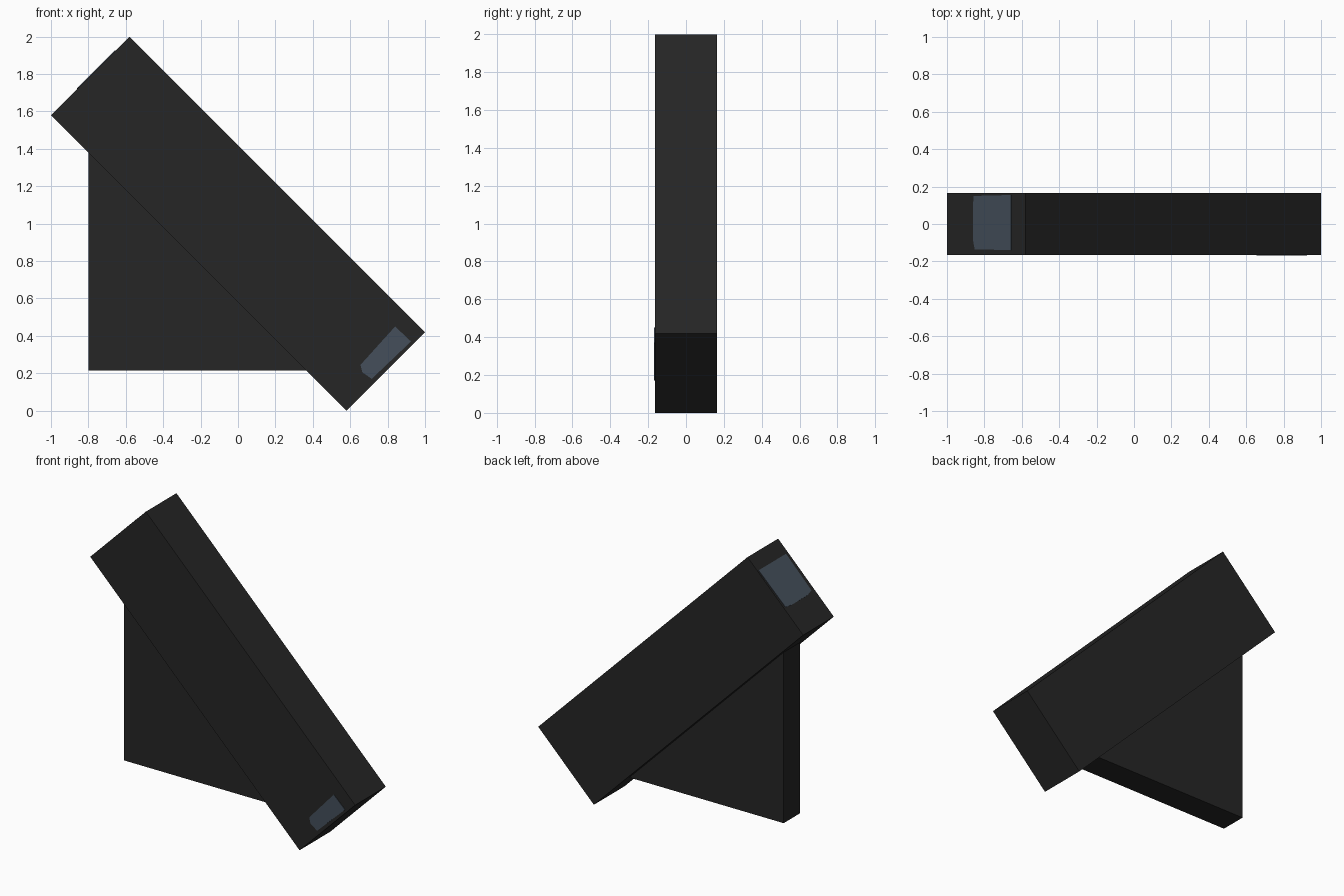
import bpy, bmesh
from mathutils import Vector

if "Cube" in bpy.data.objects:
    bpy.data.objects.remove(bpy.data.objects["Cube"])


def material(name, rgb):
    m = bpy.data.materials.new(name)
    m.diffuse_color = (*rgb, 1)
    m.use_nodes = True
    m.node_tree.nodes["Principled BSDF"].inputs["Base Color"].default_value = m.diffuse_color
    return m


charcoal = material("charcoal", (0.019, 0.019, 0.019))
slate = material("slate_blue", (0.058, 0.078, 0.104))


def prism(name, points, direction, mat):
    """Extrude a flat polygon along a direction into a closed solid."""
    bm = bmesh.new()
    face = bm.faces.new([bm.verts.new(p) for p in points])
    ext = bmesh.ops.extrude_face_region(bm, geom=[face], use_keep_orig=True)
    verts = [g for g in ext["geom"] if isinstance(g, bmesh.types.BMVert)]
    bmesh.ops.translate(bm, verts=verts, vec=Vector(direction))
    bmesh.ops.recalc_face_normals(bm, faces=bm.faces)
    mesh = bpy.data.meshes.new(name)
    bm.to_mesh(mesh)
    bm.free()
    mesh.materials.append(mat)
    obj = bpy.data.objects.new(name, mesh)
    bpy.context.collection.objects.link(obj)
    return obj


def xz_prism(name, outline, y0, y1, mat):
    return prism(name, [(x, y0, z) for x, z in outline], (0, y1 - y0, 0), mat)


# Tilted main bar
HALF = 0.165
xz_prism("tilted_bar", [(-0.58, 2.0), (-1.0, 1.58), (0.58, 0.0), (1.0, 0.42)],
         -HALF, HALF, charcoal)

# Thinner triangular web under the bar
xz_prism("triangular_web", [(-0.8, 1.38), (-0.8, 0.215), (0.365, 0.215)],
         -0.088, 0.09, charcoal)

# Painted patch on the front, near the lower end
xz_prism("front_patch", [(0.84, 0.45), (0.925, 0.37), (0.715, 0.17),
                         (0.665, 0.205), (0.655, 0.245)],
         -HALF - 0.003, -HALF + 0.002, slate)

# Painted patch on the upper end face (plane z = x + 2.58)
patch = [(-0.86, -0.08), (-0.85, -0.135), (-0.655, -0.14),
         (-0.655, 0.155), (-0.855, 0.15), (-0.86, 0.09)]
prism("upper_end_patch", [(x + 0.001, y, x + 2.58 - 0.001) for x, y in patch],
      (-0.003, 0, 0.003), slate)
